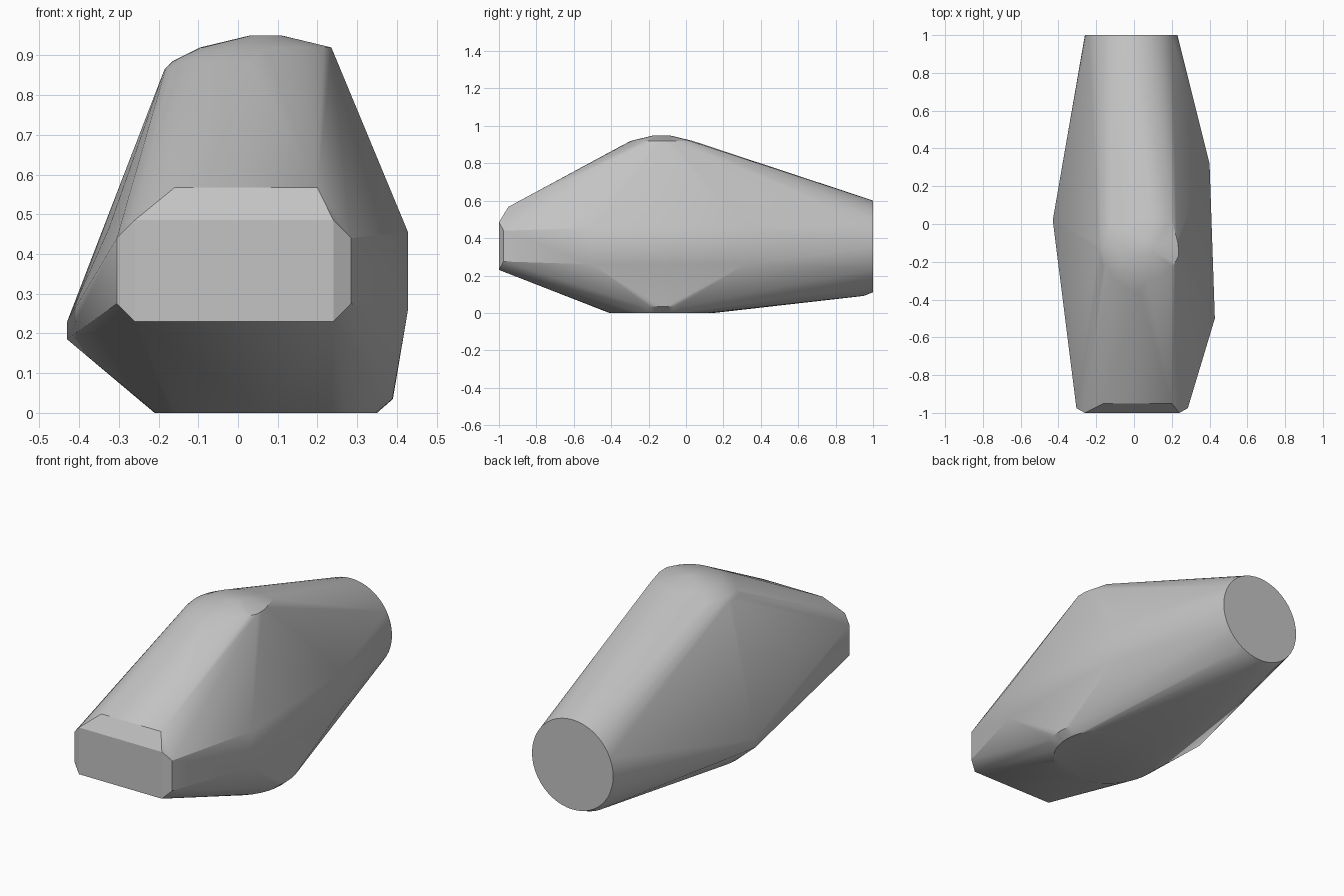
import bpy, bmesh, math

old = bpy.data.objects.get("Cube")
if old:
    bpy.data.objects.remove(old, do_unlink=True)

grey = bpy.data.materials.new("light_grey")
grey.use_nodes = True
colour = (0.55, 0.55, 0.55, 1)
grey.diffuse_color = colour
grey.node_tree.nodes["Principled BSDF"].inputs["Base Color"].default_value = colour


def arc(radius, start, end, steps):
    for i in range(steps + 1):
        a = math.radians(start + (end - start) * i / steps)
        yield radius * math.cos(a), radius * math.sin(a)


points = []


def flat_arc(radius, z, start=0, end=360, steps=40):
    # horizontal ring about the main vertical axis
    points.extend((0.07 + u, -0.13 + v, z) for u, v in arc(radius, start, end, steps))


def end_arc(radius, y, start=0, end=360, steps=48):
    # upright ring about the rear axis
    points.extend((-0.015 + u, y, 0.356 + v) for u, v in arc(radius, start, end, steps))


# Domed crown, wider on one side
flat_arc(0.04, 0.95, steps=16)
flat_arc(0.165, 0.92)
flat_arc(0.235, 0.885, 95, 260, 20)
flat_arc(0.255, 0.865, 100, 235, 20)
points += [(0.235, -0.17, 0.92), (0.2, 0.02, 0.92), (-0.22, 0.0, 0.75)]

# Round bevelled base
flat_arc(0.28, 0)
flat_arc(0.32, 0.035, -60, 60, 20)

# Round rear end with a bevelled lower edge
end_arc(0.245, 1)
end_arc(0.265, 0.95, 240, 300, 10)

# Chamfered front end
for z in (0.23, 0.485):
    points += [(-0.26, -1, z), (0.24, -1, z)]
for z in (0.275, 0.44):
    points += [(-0.305, -0.975, z), (0.285, -0.975, z)]
points += [(-0.16, -0.95, 0.567), (0.2, -0.95, 0.567)]

# Flat left flank and pointed right flank
for z in (0.26, 0.455):
    points += [(0.428, -0.5, z), (0.4, 0.32, z)]
points += [(-0.43, 0.02, 0.185), (-0.43, 0.02, 0.23), (-0.325, -0.54, 0.465)]

# Wrap the outline in one convex shell
bm = bmesh.new()
for p in points:
    bm.verts.new(p)
bmesh.ops.remove_doubles(bm, verts=bm.verts, dist=0.0005)
hull = bmesh.ops.convex_hull(bm, input=bm.verts, use_existing_faces=False)
loose = [v for v in bm.verts if not v.link_faces]
bmesh.ops.delete(bm, geom=loose, context="VERTS")
bmesh.ops.dissolve_limit(bm, angle_limit=math.radians(0.3), verts=bm.verts, edges=bm.edges)
bmesh.ops.recalc_face_normals(bm, faces=bm.faces)

mesh = bpy.data.meshes.new("faceted_shell")
bm.to_mesh(mesh)
bm.free()
mesh.materials.append(grey)
shell = bpy.data.objects.new("faceted_shell", mesh)
bpy.context.collection.objects.link(shell)

# Smooth the round areas, keep the hard edges
bpy.ops.object.select_all(action="DESELECT")
shell.select_set(True)
bpy.context.view_layer.objects.active = shell
bpy.ops.object.shade_smooth_by_angle(angle=math.radians(25))
